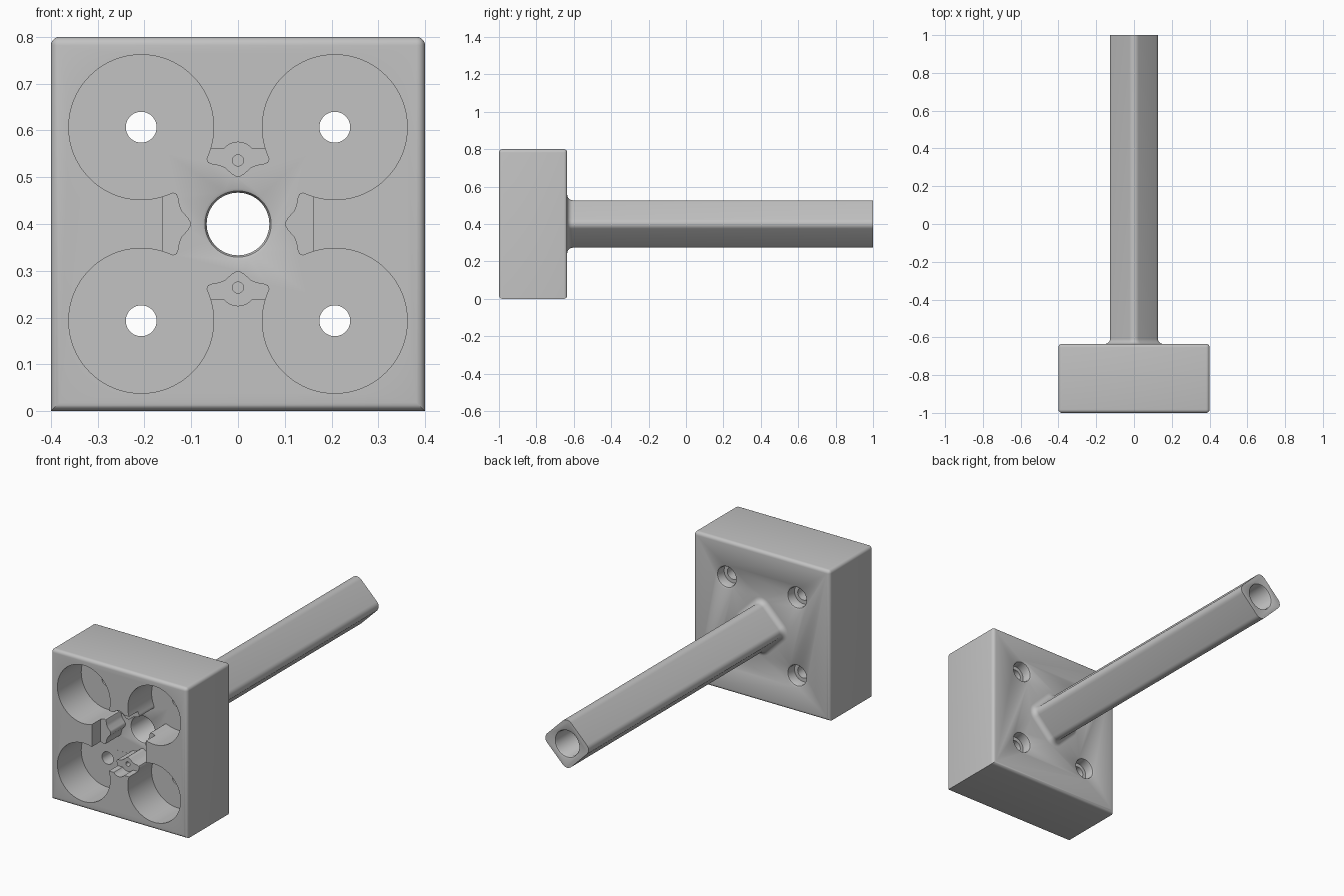
import bpy, bmesh, math
from mathutils import Vector

if "Cube" in bpy.data.objects:
    bpy.data.objects.remove(bpy.data.objects["Cube"])

FRONT, BACK, END = -1.0, -0.635, 1.0
FLOOR = FRONT + 0.2          # cavity floor
LEDGE = FRONT + 0.075        # lowered web tips
MID = 0.4                    # height of the centre axis
CUP = 0.207                  # cup offset from the axis

grey = bpy.data.materials.new("plain_grey")
grey.diffuse_color = (0.54, 0.54, 0.54, 1)
grey.use_nodes = True
grey.node_tree.nodes["Principled BSDF"].inputs["Base Color"].default_value = grey.diffuse_color


def make(name, bm):
    bmesh.ops.recalc_face_normals(bm, faces=bm.faces)
    me = bpy.data.meshes.new(name)
    bm.to_mesh(me)
    bm.free()
    ob = bpy.data.objects.new(name, me)
    bpy.context.collection.objects.link(ob)
    return ob


def loft(name, rings):
    """Closed solid through rings of equal point count."""
    bm = bmesh.new()
    loops = [[bm.verts.new(p) for p in ring] for ring in rings]
    n = len(loops[0])
    for a, b in zip(loops, loops[1:]):
        for i in range(n):
            bm.faces.new((a[i], a[(i + 1) % n], b[(i + 1) % n], b[i]))
    bm.faces.new(loops[0])
    bm.faces.new(loops[-1])
    return make(name, bm)


def turned(name, profile, x=0.0, z=0.0, n=64):
    """Solid turned about a y axis; profile holds (radius, y)."""
    return loft(name, [[(x + r * math.cos(2 * math.pi * i / n), y,
                         MID + z + r * math.sin(2 * math.pi * i / n))
                        for i in range(n)] for r, y in profile])


def prism(name, pts, y0, y1):
    return loft(name, [[(x, y, MID + z) for x, z in pts] for y in (y0, y1)])


def combine(ob, other, op):
    m = ob.modifiers.new(op, 'BOOLEAN')
    m.operation, m.object, m.solver = op, other, 'EXACT'
    bpy.context.view_layer.objects.active = ob
    bpy.ops.object.modifier_apply(modifier=m.name)
    bpy.data.objects.remove(other)


def cut(ob, other):
    combine(ob, other, 'DIFFERENCE')


# Head block: rounded everywhere except the two bottom side edges
bm = bmesh.new()
bmesh.ops.create_cube(bm, size=1)
for v in bm.verts:
    v.co = Vector((v.co.x * 0.8, (FRONT + BACK) / 2 + v.co.y * (BACK - FRONT),
                   MID + v.co.z * 0.8))
soft = [e for e in bm.edges
        if not all(v.co.z < 0.01 for v in e.verts)
        or abs(e.verts[0].co.y - e.verts[1].co.y) < 0.01]
bmesh.ops.bevel(bm, geom=soft, offset=0.018, segments=5, profile=0.5,
                affect='EDGES', clamp_overlap=True)
body = make("head_and_handle", bm)


# Handle: rounded square bar turned on its corner, with a fillet at the head
def bar_ring(y, grow):
    core, r = 0.065, 0.035 + grow
    pts = []
    for k in range(4):
        a = k * math.pi / 2
        cx, cz = core * math.sqrt(2) * math.cos(a), core * math.sqrt(2) * math.sin(a)
        for j in range(9):
            t = a - math.pi / 4 + j * math.pi / 16
            pts.append((cx + r * math.cos(t), y, MID + cz + r * math.sin(t)))
    return pts


F = 0.028
rings = [bar_ring(BACK - 0.06, F)]
for j in range(7):
    a = j * math.pi / 12
    rings.append(bar_ring(BACK + F * (1 - math.cos(a)), F * (1 - math.sin(a))))
rings.append(bar_ring(END, 0))
combine(body, loft("handle", rings), 'UNION')

# Central cavity: star outline leaving four flared web tips
tip = [(0.066, 0.150), (0.067, 0.138), (0.064, 0.131), (0.057, 0.128),
       (0.040, 0.125), (0.028, 0.120), (0.012, 0.106), (0.005, 0.102)]
side = [(0.15, 0.15)] + tip + [(-x, z) for x, z in reversed(tip)]
star = []
for k in range(4):
    c, s = math.cos(k * math.pi / 2), math.sin(k * math.pi / 2)
    star += [(x * c - z * s, x * s + z * c) for x, z in side]
cut(body, prism("cavity_cutter", star, FRONT - 0.05, FLOOR + 0.0005))

# Cups, with stepped bolt holes from the back
for sx in (-1, 1):
    for sz in (-1, 1):
        cut(body, turned("cup_cutter", [(0.155, FRONT - 0.05), (0.155, FLOOR)],
                         sx * CUP, sz * CUP, 96))
        cut(body, turned("bolt_cutter",
                         [(0.033, FLOOR - 0.05), (0.033, BACK - 0.055),
                          (0.052, BACK - 0.055), (0.052, BACK - 0.011),
                          (0.055, BACK - 0.004), (0.063, BACK),
                          (0.063, BACK + 0.03)], sx * CUP, sz * CUP, 48))

# Lowered ledges on the web tips
for w, h in ((0.07, 0.16), (0.16, 0.07)):
    cut(body, prism("ledge_cutter", [(-w, -h), (w, -h), (w, h), (-w, h)],
                    FRONT - 0.05, LEDGE))

# Screw seats in the top and bottom webs
for s in (-1, 1):
    cut(body, turned("seat_cutter", [(0.039, FRONT - 0.05), (0.039, LEDGE)],
                     0, s * 0.136, 40))
    cut(body, turned("screw_cutter", [(0.012, FRONT - 0.05), (0.012, FLOOR - 0.02)],
                     0, s * 0.136, 24))

# Through bore with rounded mouths
cut(body, turned("bore_cutter",
                 [(0.078, FLOOR - 0.03), (0.078, FLOOR), (0.071, FLOOR + 0.003),
                  (0.067, FLOOR + 0.011), (0.067, END - 0.011),
                  (0.071, END - 0.003), (0.078, END), (0.078, END + 0.03)]))

# Finish
body.data.materials.clear()
body.data.materials.append(grey)
for p in body.data.polygons:
    p.material_index = 0
bpy.ops.object.select_all(action='DESELECT')
body.select_set(True)
bpy.context.view_layer.objects.active = body
bpy.ops.object.shade_smooth_by_angle(angle=math.radians(32))
